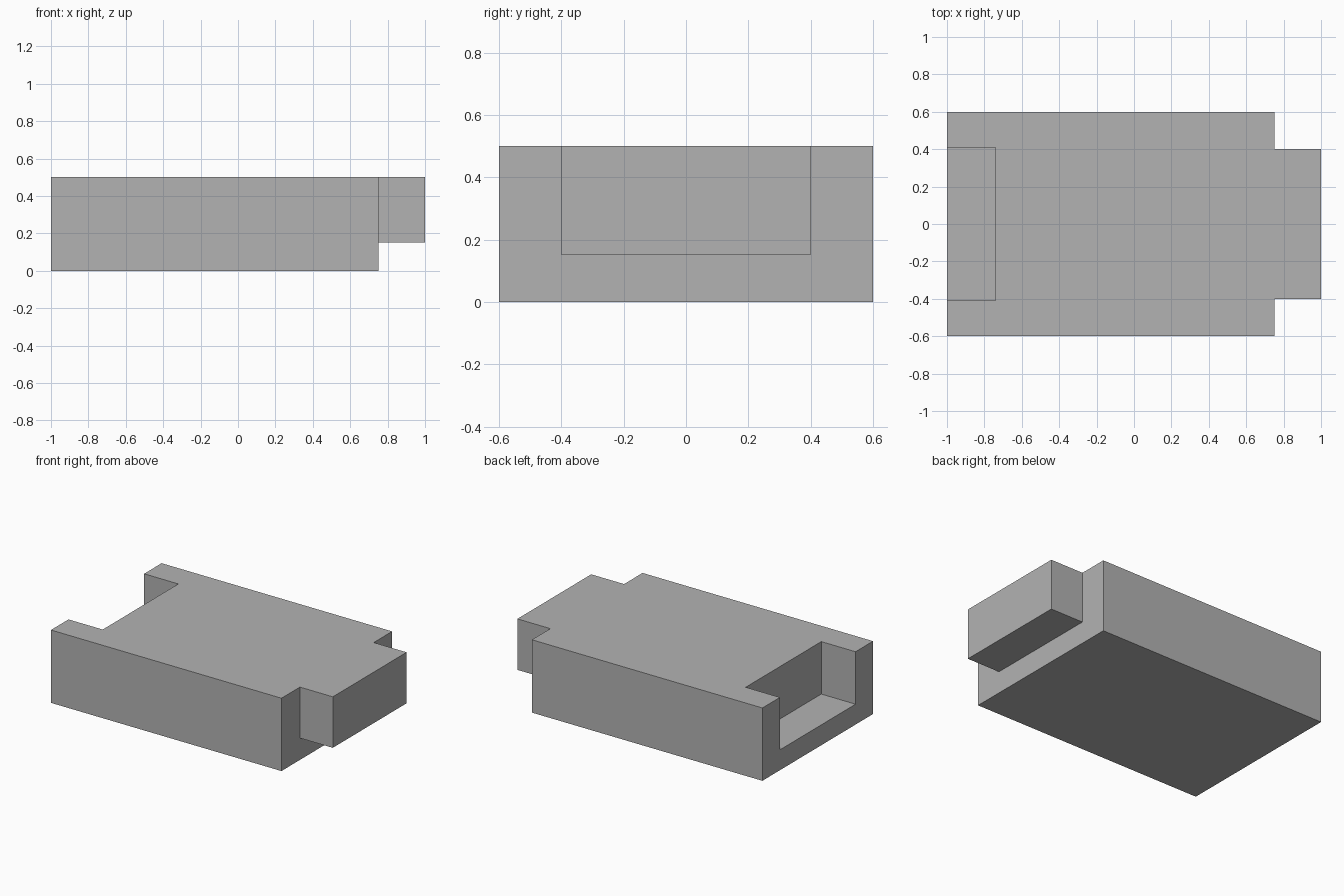
import bpy
import bmesh
from mathutils import Matrix, Vector

default = bpy.data.objects.get("Cube")
if default:
    bpy.data.objects.remove(default, do_unlink=True)

grey = bpy.data.materials.new("plain_grey")
grey.use_nodes = True
colour = (0.45, 0.45, 0.45, 1)
grey.diffuse_color = colour
grey.node_tree.nodes["Principled BSDF"].inputs["Base Color"].default_value = colour


def box(name, low, high):
    """Axis-aligned box between two opposite corners."""
    low, high = Vector(low), Vector(high)
    bm = bmesh.new()
    bmesh.ops.create_cube(bm, size=1, matrix=Matrix.LocRotScale(
        (low + high) / 2, None, high - low))
    mesh = bpy.data.meshes.new(name)
    bm.to_mesh(mesh)
    bm.free()
    mesh.materials.append(grey)
    obj = bpy.data.objects.new(name, mesh)
    bpy.context.collection.objects.link(obj)
    return obj


def combine(target, helper, operation):
    """Apply a boolean to the target and discard the helper."""
    mod = target.modifiers.new(operation.title(), "BOOLEAN")
    mod.operation = operation
    mod.solver = "EXACT"
    mod.object = helper
    bpy.context.view_layer.objects.active = target
    bpy.ops.object.modifier_apply(modifier=mod.name)
    bpy.data.objects.remove(helper, do_unlink=True)


# Main block
block = box("connector_block", (-1, -0.6, 0), (0.75, 0.6, 0.5))

# Tab on the left end, flush with the top
combine(block, box("tab", (0.7, -0.4, 0.15), (1, 0.4, 0.5)), "UNION")

# Matching socket on the right end, slightly larger than the tab
combine(block, box("socket_cutter", (-1.1, -0.41, 0.14), (-0.74, 0.41, 0.6)),
        "DIFFERENCE")
